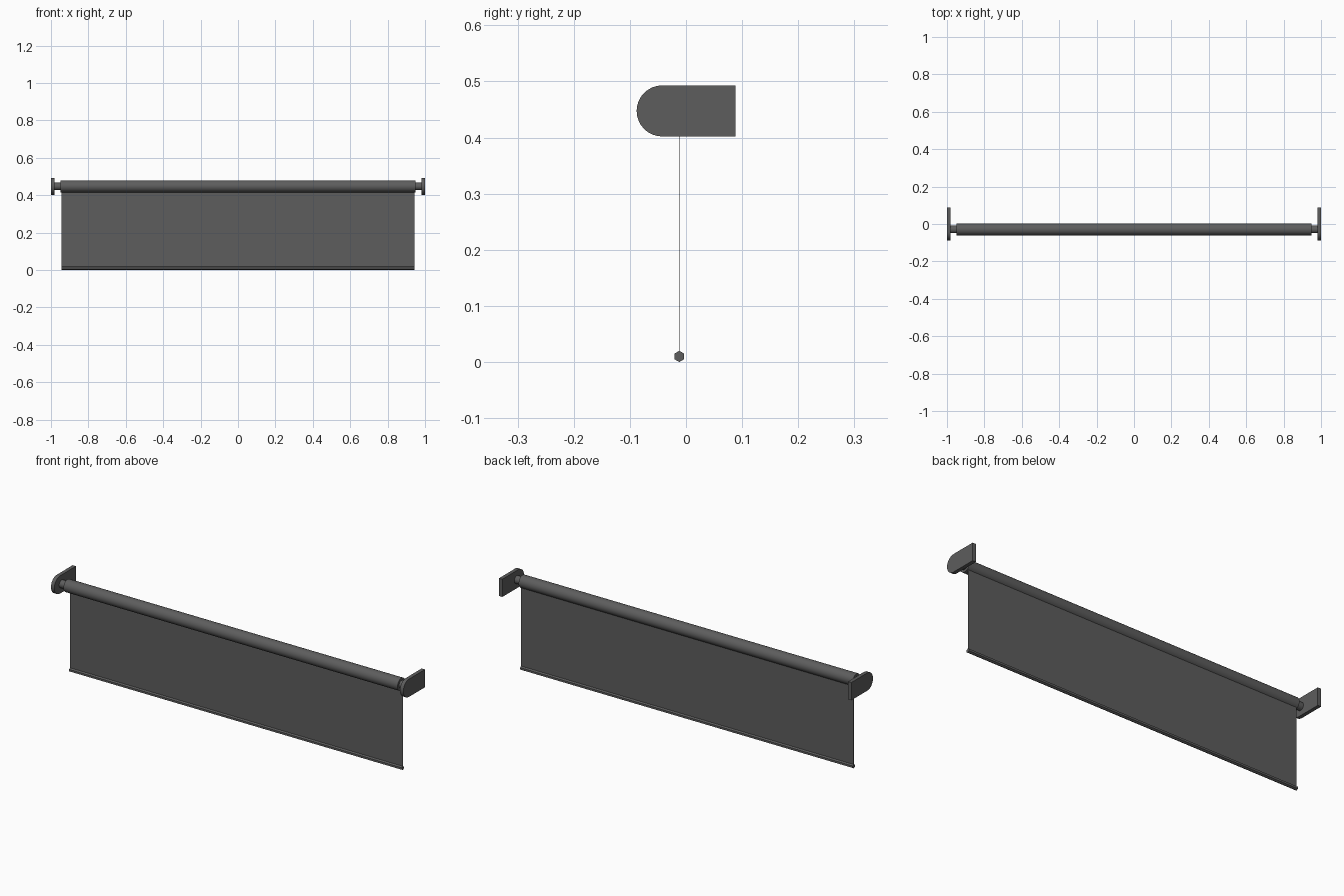
import bpy, bmesh, math

if "Cube" in bpy.data.objects:
    bpy.data.objects.remove(bpy.data.objects["Cube"])

AXIS_Y, AXIS_Z = -0.029, 0.4475

dark = bpy.data.materials.new("dark_grey")
dark.diffuse_color = (0.11, 0.11, 0.11, 1.0)
dark.use_nodes = True
dark.node_tree.nodes["Principled BSDF"].inputs["Base Color"].default_value = dark.diffuse_color


def extrude_x(name, profile, x0, x1, smooth=False):
    """Closed prism from a (y, z) profile running from x0 to x1."""
    bm = bmesh.new()
    a = [bm.verts.new((x0, y, z)) for y, z in profile]
    b = [bm.verts.new((x1, y, z)) for y, z in profile]
    bm.faces.new(a)
    bm.faces.new(b[::-1])
    n = len(profile)
    for i in range(n):
        j = (i + 1) % n
        bm.faces.new((a[i], b[i], b[j], a[j]))
    bmesh.ops.recalc_face_normals(bm, faces=bm.faces)
    mesh = bpy.data.meshes.new(name)
    bm.to_mesh(mesh)
    bm.free()
    mesh.materials.append(dark)
    ob = bpy.data.objects.new(name, mesh)
    bpy.context.collection.objects.link(ob)
    if smooth:
        bpy.ops.object.select_all(action='DESELECT')
        bpy.context.view_layer.objects.active = ob
        ob.select_set(True)
        bpy.ops.object.shade_smooth_by_angle(angle=math.radians(35))
    return ob


def arc(cy, cz, r, n, start=0.0, sweep=360.0, closed=True):
    """Points of a circle or an open arc in the yz plane."""
    steps = n if closed else n - 1
    angles = [math.radians(start + sweep * i / steps) for i in range(n)]
    return [(cy + r * math.cos(t), cz + r * math.sin(t)) for t in angles]


# Rolled fabric tube
extrude_x("roller_tube", arc(AXIS_Y, AXIS_Z, 0.032, 32), -0.948, 0.948, True)

# Hanging fabric, entering the tube at its top
extrude_x("shade_fabric", [(-0.0125, 0.012), (-0.0115, 0.012),
                           (-0.0115, 0.44), (-0.0125, 0.44)], -0.944, 0.944)

# Hexagonal weight bar at the hem
extrude_x("hem_bar", arc(-0.012, 0.01, 0.01, 6, 90), -0.944, 0.944)

# Wall brackets with rounded fronts, and end pins
bracket = arc(-0.0425, AXIS_Z, 0.0455, 17, 90, 180, False)
bracket += [(0.088, AXIS_Z - 0.0455), (0.088, AXIS_Z + 0.0455)]
for side, s in (("left", -1), ("right", 1)):
    extrude_x(side + "_bracket", bracket, s * 0.981, s * 1.0, True)
    extrude_x(side + "_pin", arc(AXIS_Y, AXIS_Z, 0.02, 24), s * 0.94, s * 0.985, True)
